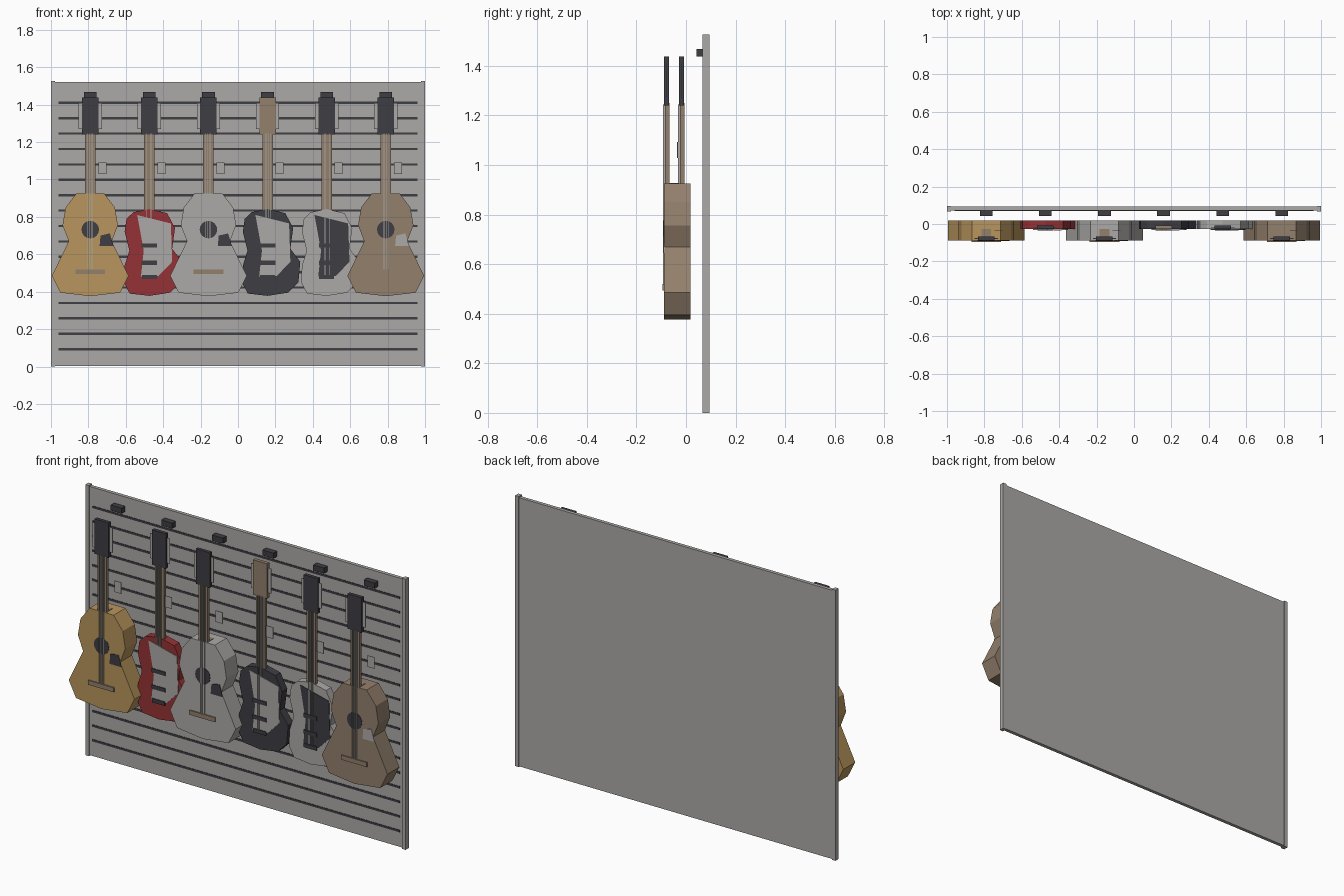
import bpy
import bmesh
from math import cos, sin, tau

cube = bpy.data.objects.get("Cube")
if cube:
    bpy.data.objects.remove(cube)


def material(name, color):
    m = bpy.data.materials.new(name)
    m.use_nodes = True
    m.diffuse_color = (*color, 1)
    m.node_tree.nodes["Principled BSDF"].inputs["Base Color"].default_value = (*color, 1)
    return m


grey = material("pale grey", (0.41, 0.40, 0.385))
dark = material("charcoal", (0.048, 0.047, 0.057))
brown = material("brown wood", (0.29, 0.215, 0.15))
honey = material("honey wood", (0.48, 0.30, 0.11))
red = material("red lacquer", (0.30, 0.032, 0.035))


def slab(name, outline, y0, y1, mat):
    """Extrude an x-z outline from y0 (front) to y1 (back)."""
    bm = bmesh.new()
    face = bm.faces.new([bm.verts.new((x, y0, z)) for x, z in outline])
    new = bmesh.ops.extrude_face_region(bm, geom=[face])["geom"]
    verts = [g for g in new if isinstance(g, bmesh.types.BMVert)]
    bmesh.ops.translate(bm, verts=verts, vec=(0, y1 - y0, 0))
    bmesh.ops.recalc_face_normals(bm, faces=bm.faces)
    mesh = bpy.data.meshes.new(name)
    bm.to_mesh(mesh)
    bm.free()
    mesh.materials.append(mat)
    ob = bpy.data.objects.new(name, mesh)
    bpy.context.collection.objects.link(ob)
    return ob


def box(name, x0, x1, y0, y1, z0, z1, mat):
    return slab(name, [(x0, z0), (x1, z0), (x1, z1), (x0, z1)], y0, y1, mat)


def shift(points, cx):
    return [(cx + x, z) for x, z in points]


# Half outline of the hollow body, top to bottom
HALF = [(0.075, 0.925), (0.132, 0.85), (0.148, 0.755), (0.115, 0.67),
        (0.205, 0.485), (0.16, 0.395)]
ACOUSTIC = HALF + [(0, 0.376)] + [(-x, z) for x, z in reversed(HALF)]
ACOUSTIC_GUARD = [(0.055, 0.70), (0.105, 0.712), (0.125, 0.645), (0.05, 0.645)]
SOLID = [(-0.085, 0.825), (0.0, 0.842), (0.095, 0.82), (0.137, 0.74),
         (0.122, 0.63), (0.175, 0.56), (0.165, 0.45), (0.11, 0.395),
         (0, 0.378), (-0.105, 0.39), (-0.137, 0.45), (-0.132, 0.54),
         (-0.107, 0.62), (-0.132, 0.72), (-0.122, 0.79)]
SOLID_GUARD = [(-0.065, 0.81), (0.115, 0.765), (0.122, 0.56), (0.05, 0.485),
               (-0.045, 0.48), (-0.03, 0.62)]


def neck_and_head(name, cx, y, body_top, string_end, head_mat):
    """Neck, headstock, tuner plates and strings; y is the front of the body."""
    box(name + "_neck", cx - 0.028, cx + 0.028, y + 0.003, y + 0.021,
        body_top - 0.015, 1.25, brown)
    box(name + "_headstock", cx - 0.044, cx + 0.044, y, y + 0.02, 1.24, 1.437, head_mat)
    for side, s in (("left", 1), ("right", -1)):
        box(f"{name}_tuners_{side}", cx + s * 0.04, cx + s * 0.062,
            y + 0.008, y + 0.012, 1.27, 1.41, grey)
    for i in range(4):
        x = cx + (i - 1.5) * 0.009
        box(f"{name}_string_{i}", x - 0.0012, x + 0.0012, y - 0.004, y + 0.004,
            string_end, 1.245, grey)


def acoustic(name, cx, body_mat, guard_mat):
    y = -0.088
    slab(name + "_body", shift(ACOUSTIC, cx), y, 0.018, body_mat)
    hole = [(cx + 0.047 * cos(tau * i / 16), 0.732 + 0.047 * sin(tau * i / 16))
            for i in range(16)]
    slab(name + "_sound_hole", hole, y - 0.002, y + 0.001, dark)
    slab(name + "_pickguard", shift(ACOUSTIC_GUARD, cx), y - 0.002, y + 0.001, guard_mat)
    box(name + "_bridge", cx - 0.08, cx + 0.08, y - 0.007, y + 0.001, 0.494, 0.519, brown)
    box(name + "_heel", cx - 0.026, cx + 0.026, y + 0.02, y + 0.06, 0.9, 0.928, brown)
    neck_and_head(name, cx, y, 0.925, 0.5, dark)


def electric(name, cx, body_mat, guard_mat, head_mat):
    y = -0.028
    slab(name + "_body", shift(SOLID, cx), y, 0.018, body_mat)
    slab(name + "_pickguard", shift(SOLID_GUARD, cx), y - 0.003, y + 0.001, guard_mat)
    for i, z in enumerate((0.648, 0.555)):
        box(f"{name}_pickup_{i}", cx - 0.042, cx + 0.042, y - 0.007, y, z - 0.011, z + 0.011, dark)
    box(name + "_bridge", cx - 0.04, cx + 0.04, y - 0.007, y, 0.468, 0.49, dark)
    neck_and_head(name, cx, y, 0.84, 0.49, head_mat)


# Slatted wall with end posts and dark grooves
box("wall_panel", -0.99, 0.99, 0.073, 0.093, 0.004, 1.52, grey)
for side, s in (("left", 1), ("right", -1)):
    box("end_post_" + side, s * 0.978, s * 1.0, 0.067, 0.095, 0, 1.527, grey)
for i in range(17):
    z = 0.093 + i * 0.0823
    box(f"groove_{i}", -0.96, 0.96, 0.0705, 0.074, z - 0.006, z + 0.006, dark)

# Hanger block and price tag for each place
centers = [-0.79 + 0.316 * i for i in range(6)]
for i, cx in enumerate(centers):
    box(f"hanger_{i}", cx - 0.034, cx + 0.034, 0.042, 0.074, 1.437, 1.468, dark)
    box(f"price_tag_{i}", cx + 0.043, cx + 0.086, -0.036, -0.033, 1.028, 1.092, grey)

# Instruments from right to left
acoustic("honey_acoustic", centers[0], honey, dark)
electric("red_electric", centers[1], red, grey, dark)
acoustic("pale_acoustic", centers[2], grey, dark)
electric("dark_electric", centers[3], dark, grey, brown)
electric("pale_electric", centers[4], grey, dark, dark)
acoustic("brown_acoustic", centers[5], brown, grey)
